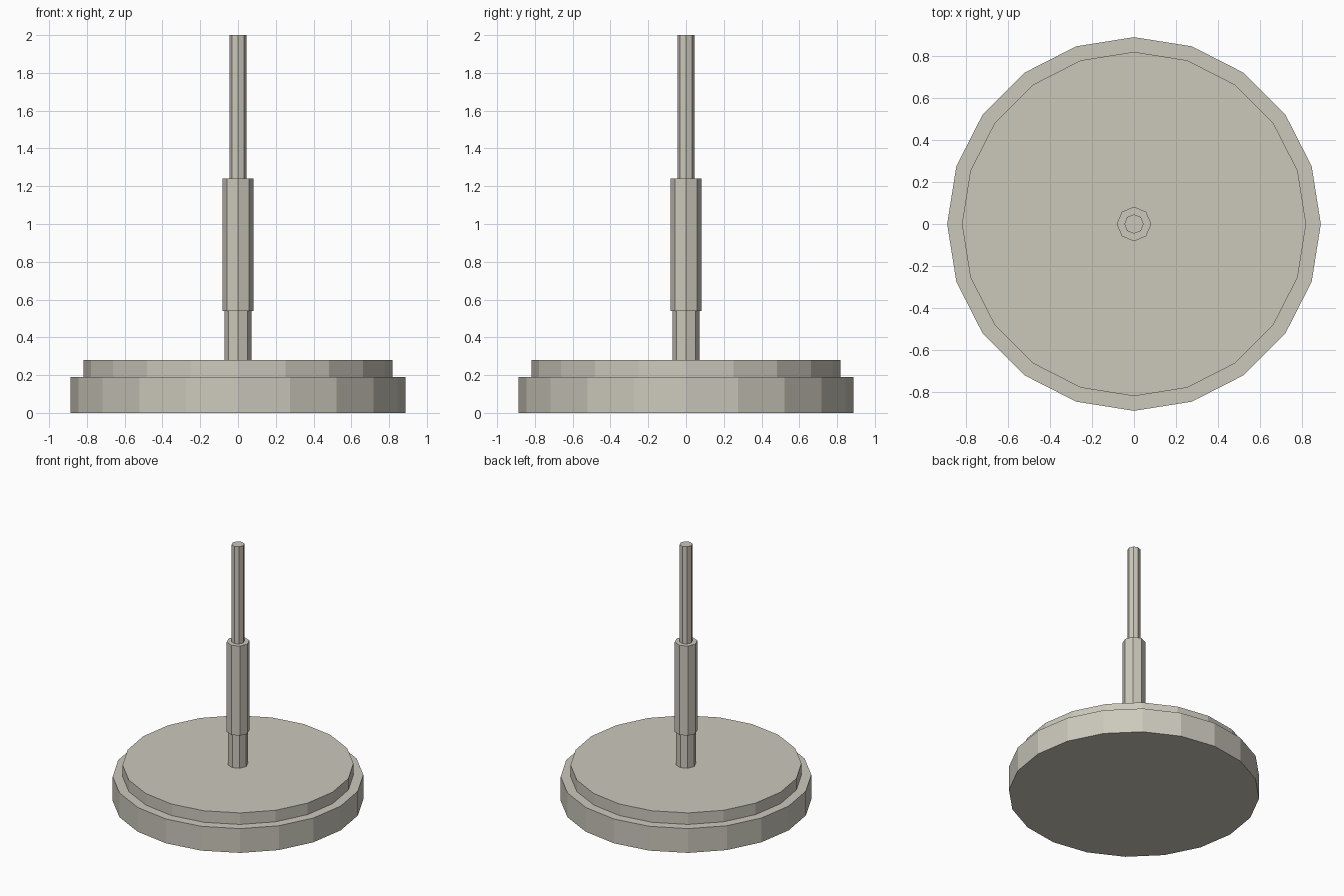
import bpy

# Remove the default cube
cube = bpy.data.objects.get("Cube")
if cube:
    bpy.data.objects.remove(cube, do_unlink=True)

# Single warm grey material
COLOUR = (0.60, 0.58, 0.50, 1.0)
mat = bpy.data.materials.new("warm_grey")
mat.use_nodes = True
mat.diffuse_color = COLOUR
mat.node_tree.nodes["Principled BSDF"].inputs["Base Color"].default_value = COLOUR


def prism(name, sides, radius, bottom, top):
    """Flat-sided upright cylinder spanning bottom to top."""
    bpy.ops.mesh.primitive_cylinder_add(
        vertices=sides, radius=radius, depth=top - bottom,
        location=(0, 0, (bottom + top) / 2))
    part = bpy.context.object
    part.name = part.data.name = name
    part.data.materials.append(mat)
    return part


# Stepped round base
prism("base_plate", 20, 0.888, 0, 0.19)
prism("base_step", 20, 0.818, 0.19, 0.28)

# Octagonal post: collar, thick sleeve, thin rod
prism("lower_post", 8, 0.071, 0.28, 0.54)
prism("sleeve", 8, 0.082, 0.54, 1.24)
prism("upper_rod", 8, 0.046, 1.24, 2.0)
